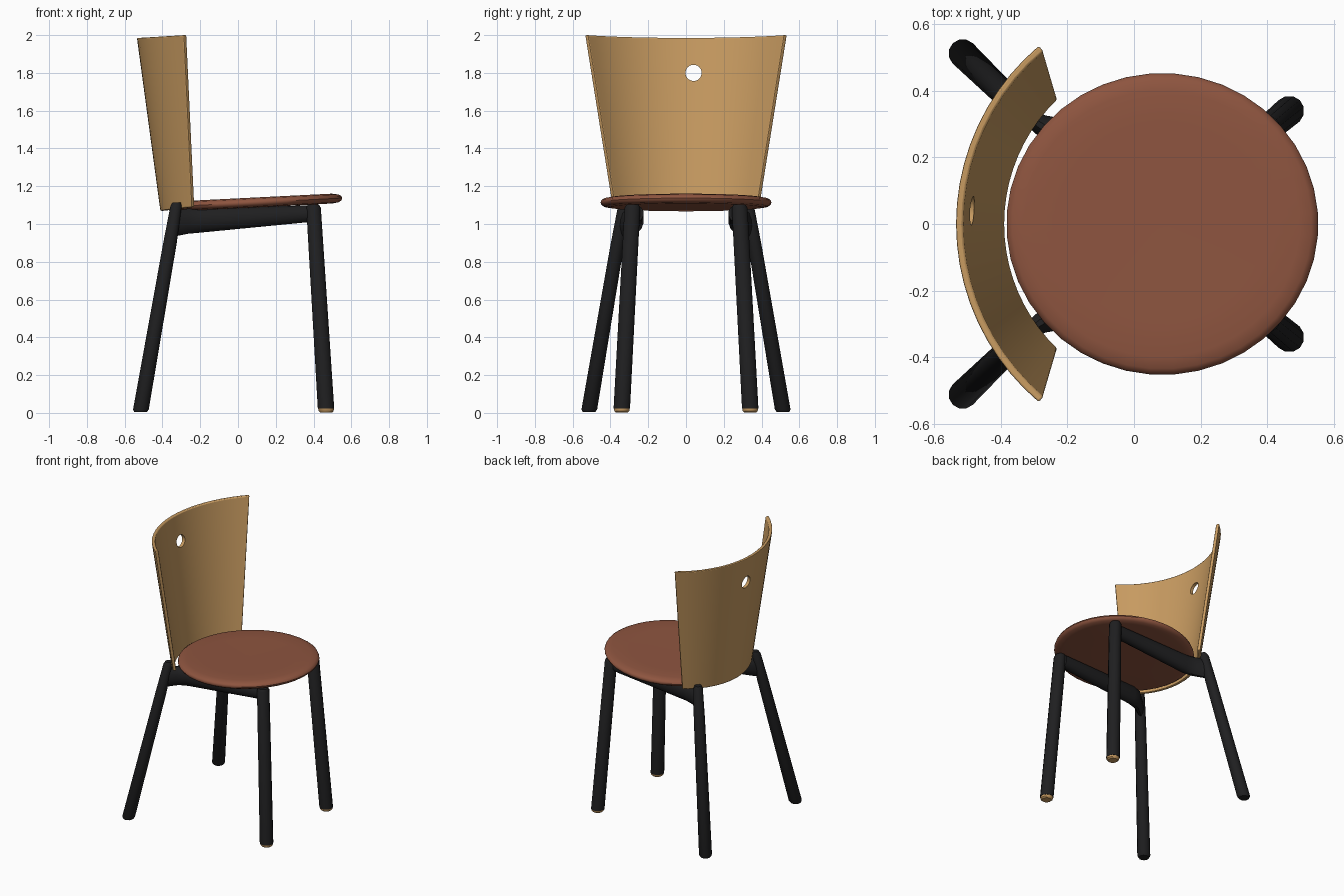
import bpy, bmesh, math
from mathutils import Vector

if "Cube" in bpy.data.objects:
    bpy.data.objects.remove(bpy.data.objects["Cube"])


def material(name, rgb):
    m = bpy.data.materials.new(name)
    m.diffuse_color = (*rgb, 1)
    m.use_nodes = True
    m.node_tree.nodes["Principled BSDF"].inputs["Base Color"].default_value = m.diffuse_color
    return m


WOOD = material("light wood", (0.58, 0.33, 0.12))
LEATHER = material("brown leather", (0.27, 0.09, 0.05))
BLACK = material("black", (0.014, 0.014, 0.015))


def finish(name, bm, mat, angle=40):
    bmesh.ops.recalc_face_normals(bm, faces=bm.faces)
    me = bpy.data.meshes.new(name)
    bm.to_mesh(me)
    bm.free()
    me.materials.append(mat)
    ob = bpy.data.objects.new(name, me)
    bpy.context.collection.objects.link(ob)
    bpy.ops.object.select_all(action='DESELECT')
    ob.select_set(True)
    bpy.context.view_layer.objects.active = ob
    bpy.ops.object.shade_smooth_by_angle(angle=math.radians(angle))
    return ob


def tube(name, rings, mat, side=1, a=(1, 0, 0), b=(0, 1, 0), n=12):
    """Skin elliptical rings (centre, radius along a, radius along b)."""
    bm = bmesh.new()
    a, b = Vector(a), Vector(b)
    loops = []
    for c, ra, rb in rings:
        loop = []
        for i in range(n):
            t = 2 * math.pi * (i + 0.5) / n
            p = Vector(c) + a * ra * math.cos(t) + b * rb * math.sin(t)
            loop.append(bm.verts.new((p.x, p.y * side, p.z)))
        loops.append(loop)
    for l0, l1 in zip(loops, loops[1:]):
        for i in range(n):
            j = (i + 1) % n
            bm.faces.new((l0[i], l0[j], l1[j], l1[i]))
    bm.faces.new(loops[0])
    bm.faces.new(loops[-1])
    return finish(name, bm, mat)


# Seat: tilted cushion disc with a rounded rim
def seat_ring(r, z):
    return ((0, 0, z), r * 1.035, r)


profile = [(0.2, -0.027), (0.40, -0.026), (0.435, -0.021), (0.449, -0.011), (0.453, 0),
           (0.449, 0.011), (0.435, 0.020), (0.40, 0.026), (0.3, 0.026), (0.02, 0.022)]
seat = tube("seat", [seat_ring(r, z) for r, z in profile], LEATHER, n=40)
seat.location = (0.085, 0, 1.114)
seat.rotation_euler = (0, -math.atan(0.05), 0)

# Legs, foot caps and side rails, mirrored left and right
for side, label in ((-1, "right"), (1, "left")):
    tube("front_leg_" + label, [
        ((0.466, 0.340, 0.022), 0.045, 0.045),
        ((0.400, 0.284, 1.085), 0.040, 0.043),
        ((0.399, 0.283, 1.102), 0.032, 0.034)], BLACK, side)
    tube("foot_cap_" + label, [
        ((0.467, 0.340, 0.002), 0.032, 0.032),
        ((0.467, 0.340, 0.010), 0.041, 0.041),
        ((0.466, 0.340, 0.023), 0.043, 0.043)], WOOD, side)
    tube("back_leg_" + label, [
        ((-0.516, 0.514, 0.004), 0.034, 0.034),
        ((-0.514, 0.512, 0.018), 0.043, 0.043),
        ((-0.360, 0.362, 0.90), 0.037, 0.037),
        ((-0.328, 0.330, 1.095), 0.031, 0.031),
        ((-0.325, 0.327, 1.115), 0.022, 0.022)], BLACK, side)
    tube("side_rail_" + label, [
        ((-0.345, 0.340, 1.00), 0.026, 0.070),
        ((-0.265, 0.285, 1.015), 0.042, 0.069),
        ((-0.200, 0.270, 1.020), 0.046, 0.068),
        ((0.390, 0.266, 1.055), 0.042, 0.045)], BLACK, side,
        a=(0, 1, 0), b=(0, 0, 1))

# Backrest: flaring curved shell
bm = bmesh.new()
NU, NV = 20, 8


def shell_point(u, v, off):
    chord = 0.382 + (0.527 - 0.382) * v
    sag = 0.163 + (0.245 - 0.163) * v
    mid = -0.400 - 0.124 * v
    r = (chord ** 2 + sag ** 2) / (2 * sag)
    t = u * math.asin(chord / r)
    z0, z1 = 1.07 + 0.02 * u * u, 1.985 + 0.015 * u * u
    return (mid + r - (r + off) * math.cos(t), (r + off) * math.sin(t), z0 + (z1 - z0) * v)


grids = [[[bm.verts.new(shell_point(2 * i / NU - 1, j / NV, off)) for j in range(NV + 1)]
          for i in range(NU + 1)] for off in (0.011, -0.011)]
for g in grids:
    for i in range(NU):
        for j in range(NV):
            bm.faces.new((g[i][j], g[i + 1][j], g[i + 1][j + 1], g[i][j + 1]))
border = ([(i, 0) for i in range(NU)] + [(NU, j) for j in range(NV)]
          + [(i, NV) for i in range(NU, 0, -1)] + [(0, j) for j in range(NV, 0, -1)])
for (i, j), (k, l) in zip(border, border[1:] + border[:1]):
    bm.faces.new((grids[0][i][j], grids[0][k][l], grids[1][k][l], grids[1][i][j]))
back = finish("backrest", bm, WOOD)
bev = back.modifiers.new("soft edges", 'BEVEL')
bev.width, bev.segments = 0.006, 2
bev.limit_method, bev.angle_limit = 'ANGLE', math.radians(50)

# Round grip hole through the backrest
cutter = tube("hole_cutter", [((-0.7, 0.04, 1.8), 0.043, 0.043), ((-0.3, 0.04, 1.8), 0.043, 0.043)],
              WOOD, a=(0, 1, 0), b=(0, 0, 1), n=20)
cutter.hide_render = True
cut = back.modifiers.new("grip hole", 'BOOLEAN')
cut.object, cut.operation, cut.solver = cutter, 'DIFFERENCE', 'EXACT'
bpy.context.view_layer.objects.active = back
for m in [m.name for m in back.modifiers]:
    bpy.ops.object.modifier_apply(modifier=m)
bpy.data.objects.remove(cutter)
bpy.ops.object.select_all(action='DESELECT')
back.select_set(True)
bpy.ops.object.shade_smooth_by_angle(angle=math.radians(40))
